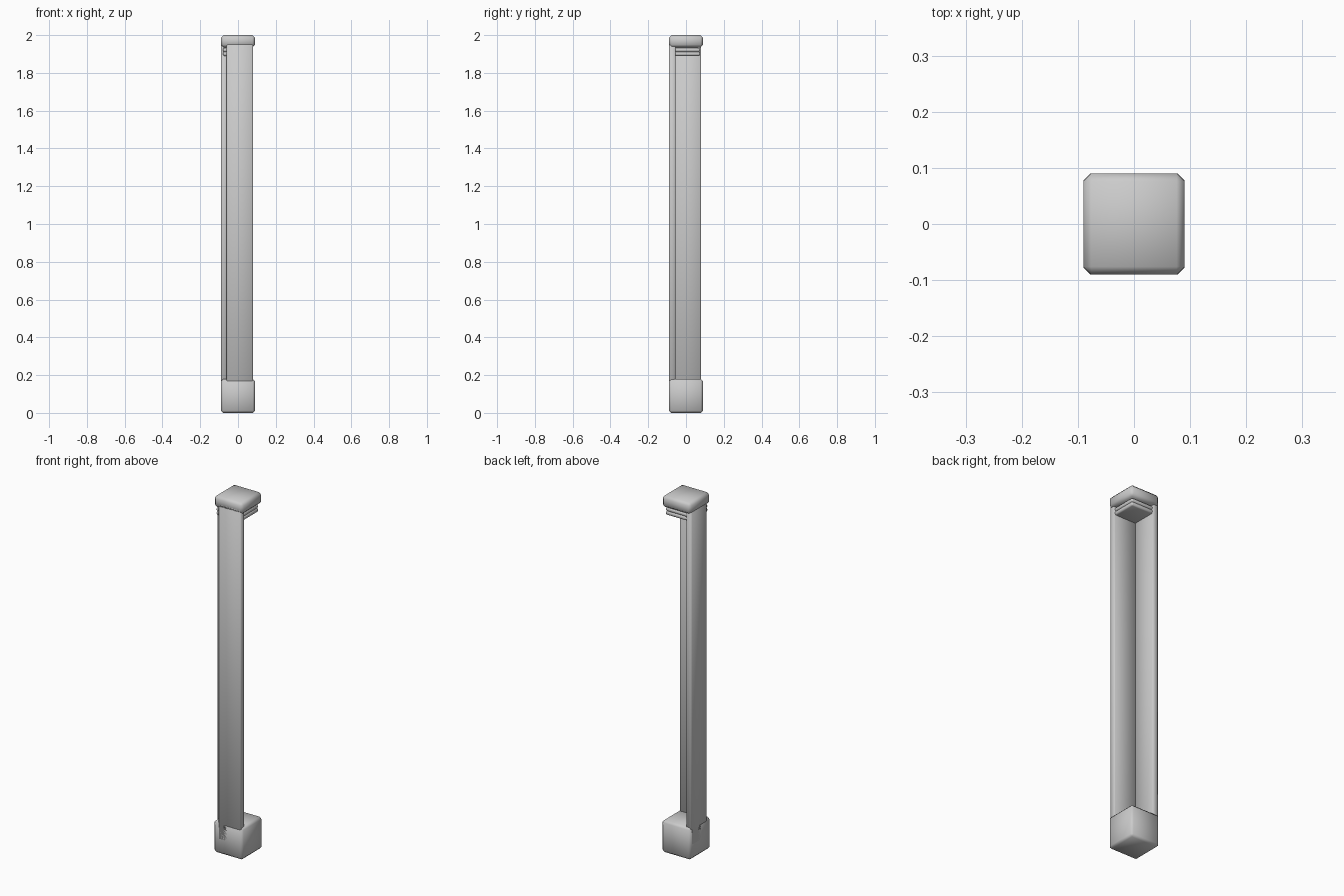
import bpy
import bmesh
import math

cube = bpy.data.objects.get("Cube")
if cube:
    bpy.data.objects.remove(cube, do_unlink=True)

grey = bpy.data.materials.new("plain grey")
grey.use_nodes = True
colour = (0.6, 0.6, 0.6, 1)
grey.diffuse_color = colour
grey.node_tree.nodes["Principled BSDF"].inputs["Base Color"].default_value = colour


def block(name, low, high, bevel, segments=1):
    """Softened box between two corners."""
    bm = bmesh.new()
    bmesh.ops.create_cube(bm, size=1)
    for v in bm.verts:
        v.co = [l + (c + 0.5) * (h - l) for c, l, h in zip(v.co, low, high)]
    bmesh.ops.bevel(bm, geom=bm.edges[:], offset=bevel, segments=segments,
                    profile=0.5, affect='EDGES')
    mesh = bpy.data.meshes.new(name)
    bm.to_mesh(mesh)
    bm.free()
    mesh.materials.append(grey)
    obj = bpy.data.objects.new(name, mesh)
    bpy.context.collection.objects.link(obj)
    bpy.ops.object.select_all(action='DESELECT')
    obj.select_set(True)
    bpy.context.view_layer.objects.active = obj
    bpy.ops.object.shade_smooth_by_angle(angle=math.radians(50))
    return obj


HALF = 0.09      # half width of the post
INNER = -0.055   # inner faces of the two boards
END = 0.08       # free ends of the two boards

# Foot and cap
block("base_block", (-HALF, -HALF, 0), (HALF, HALF, 0.18), 0.012)
block("top_cap", (-HALF, -HALF, 1.935), (HALF, HALF, 2), 0.014)

# Two upright boards forming an L, with a notch at the outer corner
block("front_board", (-0.06, -HALF, 0.08), (END, INNER, 1.965), 0.005)
block("side_board", (-HALF, -0.06, 0.08), (INNER, END, 1.965), 0.005)

# Stacked moulding under the cap
block("lower_moulding", (-0.08, -0.08, 1.89), (0.075, 0.075, 1.912), 0.008, 2)
block("upper_moulding", (-0.08, -0.08, 1.911), (0.075, 0.075, 1.932), 0.008, 2)
block("moulding_neck", (-0.065, -0.065, 1.9), (0.06, 0.06, 1.95), 0.003)
